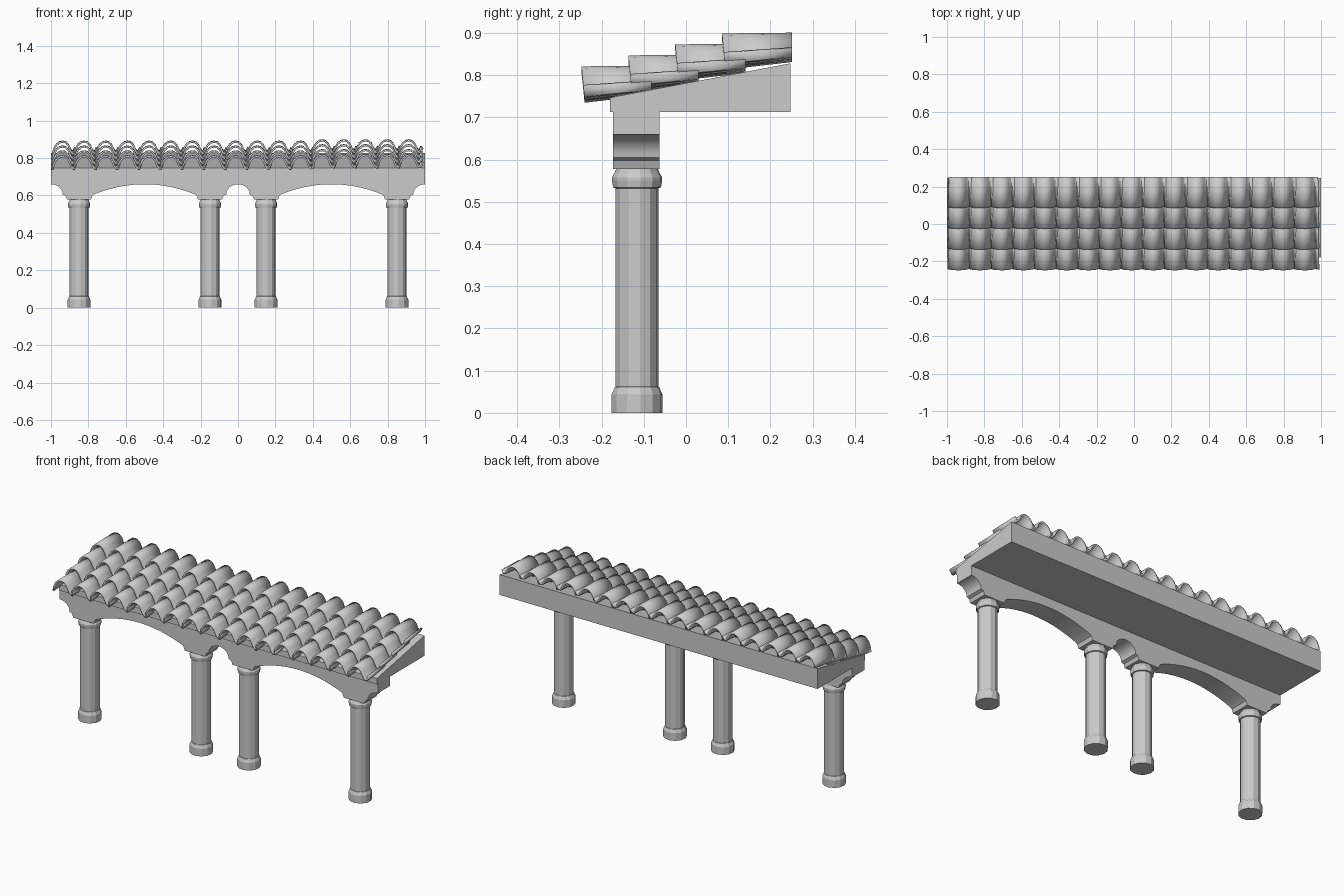
import bpy, bmesh, math

if "Cube" in bpy.data.objects:
    bpy.data.objects.remove(bpy.data.objects["Cube"])

# One plain grey for everything
GREY = (0.6, 0.6, 0.6, 1)
stone = bpy.data.materials.new("stone_grey")
stone.use_nodes = True
stone.diffuse_color = GREY
stone.node_tree.nodes["Principled BSDF"].inputs["Base Color"].default_value = GREY


def make(name, bm, smooth=None):
    bmesh.ops.recalc_face_normals(bm, faces=bm.faces)
    mesh = bpy.data.meshes.new(name)
    bm.to_mesh(mesh)
    bm.free()
    mesh.materials.append(stone)
    ob = bpy.data.objects.new(name, mesh)
    bpy.context.collection.objects.link(ob)
    if smooth:
        bpy.ops.object.select_all(action="DESELECT")
        ob.select_set(True)
        bpy.context.view_layer.objects.active = ob
        bpy.ops.object.shade_smooth_by_angle(angle=math.radians(smooth))
    return ob


def prism(name, outline, offset, smooth=None):
    """Closed 3D outline pushed along an offset vector."""
    bm = bmesh.new()
    face = bm.faces.new([bm.verts.new(p) for p in outline])
    ext = bmesh.ops.extrude_face_region(bm, geom=[face], use_keep_orig=True)
    moved = [v for v in ext["geom"] if isinstance(v, bmesh.types.BMVert)]
    bmesh.ops.translate(bm, verts=moved, vec=offset)
    return make(name, bm, smooth)


# Columns: turned profile with a foot and a collar
COLUMN_Y = -0.116
PROFILE = [(0.061, 0), (0.061, 0.043), (0.053, 0.061), (0.051, 0.062), (0.051, 0.532),
           (0.057, 0.534), (0.06, 0.55), (0.06, 0.558), (0.053, 0.57), (0.05, 0.578)]
SIDES = 12


def column(name, x):
    bm = bmesh.new()
    rings = []
    for r, z in PROFILE:
        angles = [math.tau * (i + 0.25) / SIDES for i in range(SIDES)]
        rings.append([bm.verts.new((x + r * math.cos(a), COLUMN_Y + r * math.sin(a), z))
                      for a in angles])
    for low, high in zip(rings, rings[1:]):
        for i in range(SIDES):
            j = (i + 1) % SIDES
            bm.faces.new((low[i], low[j], high[j], high[i]))
    bm.faces.new(rings[0])
    bm.faces.new(rings[-1])
    make(name, bm)


for name, x in (("outer_right", -0.85), ("inner_right", -0.15),
                ("inner_left", 0.15), ("outer_left", 0.85)):
    column(name + "_column", x)

# Arcade: each half of the underside mirrors about x = 0.5, then about x = 0
quarter = []
for i in range(7):
    a = math.pi / 2 * i / 6
    quarter.append((0.063 * math.sin(a), 0.605 + 0.055 * math.cos(a)))
quarter += [(0.078, 0.598), (0.086, 0.578), (0.214, 0.578), (0.222, 0.6)]
for i in range(9):
    t = i / 8
    quarter.append((0.235 + 0.265 * t, 0.608 + 0.052 * (1 - (1 - t) ** 2)))
half = quarter + [(1 - x, z) for x, z in reversed(quarter[:-1])]
under = [(-x, z) for x, z in reversed(half[1:])] + half
outline = under + [(1, 0.713), (-1, 0.713)]
prism("arcade", [(x, -0.173, z) for x, z in outline], (0, 0.11, 0), 30)

# Sloping roof bed
bed = [(-0.18, 0.713), (0.247, 0.713), (0.247, 0.828), (-0.18, 0.747)]
prism("roof_bed", [(-1, y, z) for y, z in bed], (2, 0, 0))

# Roof tiles: an S-shaped shell, narrowing and lowering to the back
WAVE = [(0, 0.002), (0.007, 0.03), (0.02, 0.055), (0.038, 0.071), (0.055, 0.075),
        (0.072, 0.071), (0.088, 0.053), (0.1, 0.022), (0.11, 0.01), (0.12, 0.012), (0.129, 0.034)]
PITCH, COURSE, LENGTH, THICK = 0.1157, 0.111, 0.158, 0.01


def tile(bm, x, y, z):
    rows = []
    for t in (0, 0.5, 1):
        wide, tall = 1 - 0.1 * t, 1 - 0.23 * t
        rows.append([bm.verts.new((x + 0.055 + (px - 0.055) * wide,
                                   y + LENGTH * t - 0.1 * pz * (1 - t),
                                   z + 0.019 * t + pz * tall)) for px, pz in WAVE])
    for near, far in zip(rows, rows[1:]):
        for i in range(len(WAVE) - 1):
            bm.faces.new((near[i], near[i + 1], far[i + 1], far[i]))


for course in range(4):
    bm = bmesh.new()
    for col in range(17):
        lift = 0.007 if col > 11 else 0
        tile(bm, -0.993 + PITCH * col, -0.24 + COURSE * course, 0.734 + 0.026 * course + lift)
    ob = make("tile_course_%d" % (course + 1), bm, 40)
    shell = ob.modifiers.new("thickness", "SOLIDIFY")
    shell.thickness = THICK
    shell.offset = 0
